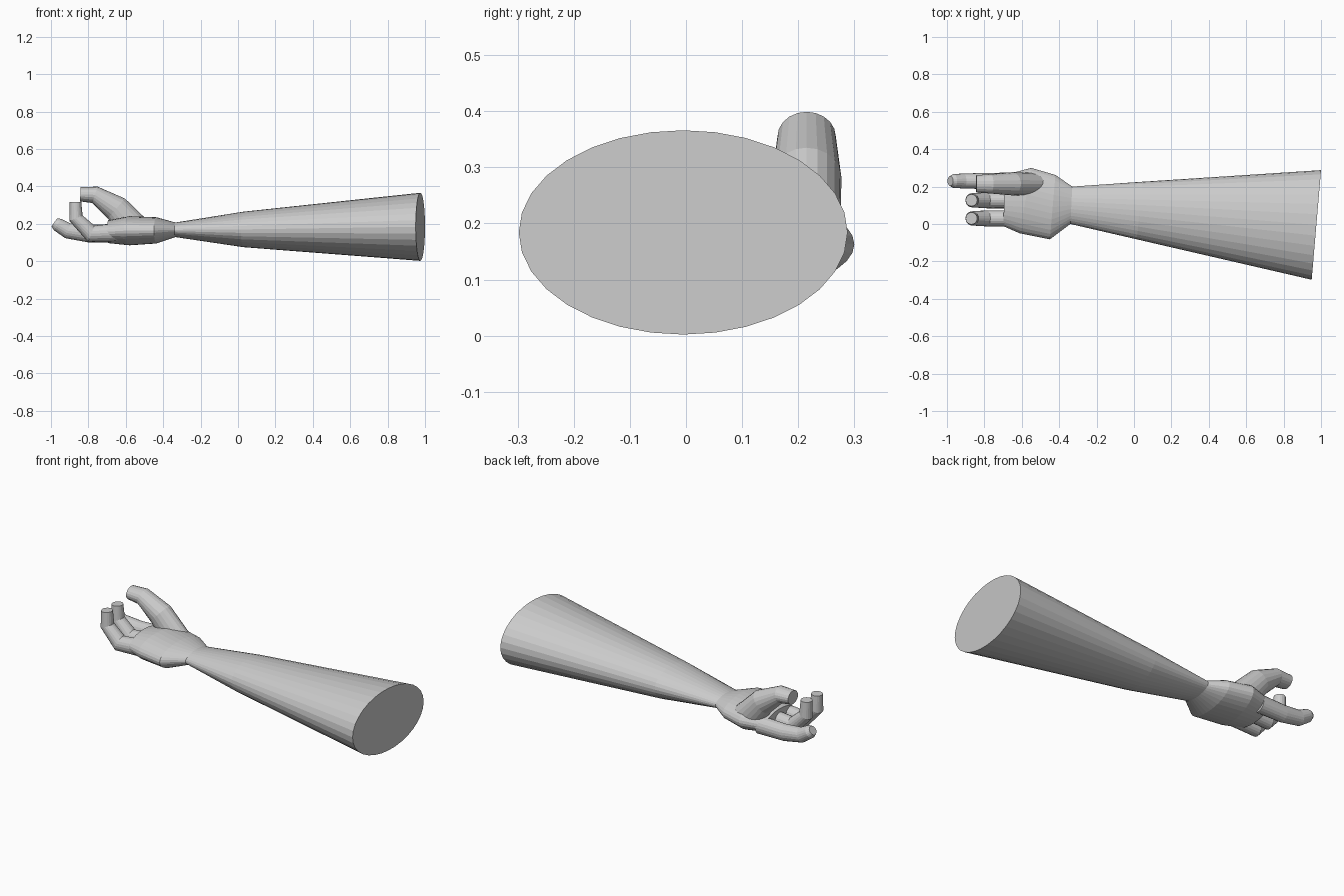
import bpy, bmesh, math
from mathutils import Vector

if "Cube" in bpy.data.objects:
    bpy.data.objects.remove(bpy.data.objects["Cube"])


def loft(name, rings, sides):
    """Skin elliptical rings (centre, side half-axis, up half-axis) into a capped tube."""
    bm = bmesh.new()
    loops = []
    for c, u, w in rings:
        c, u, w = Vector(c), Vector(u), Vector(w)
        loops.append([bm.verts.new(c + u * math.cos(2 * math.pi * i / sides)
                                   + w * math.sin(2 * math.pi * i / sides))
                      for i in range(sides)])
    for a, b in zip(loops, loops[1:]):
        for i in range(sides):
            j = (i + 1) % sides
            bm.faces.new((a[i], a[j], b[j], b[i]))
    bm.faces.new(loops[0])
    bm.faces.new(loops[-1])
    bmesh.ops.recalc_face_normals(bm, faces=bm.faces)
    me = bpy.data.meshes.new(name)
    bm.to_mesh(me)
    bm.free()
    ob = bpy.data.objects.new(name, me)
    bpy.context.collection.objects.link(ob)
    return ob


def digit(name, y, joints, sides=20):
    """Bent finger; joints are (x, z, radius across, radius up), rings mitred at bends."""
    pts = [Vector((j[0], 0, j[1])) for j in joints]
    rings = []
    for i, (x, z, rs, ru) in enumerate(joints):
        d = Vector()
        if i > 0:
            d += (pts[i] - pts[i - 1]).normalized()
        if i < len(pts) - 1:
            d += (pts[i + 1] - pts[i]).normalized()
        d.normalize()
        rings.append(((x, y, z), (0, rs, 0), Vector((d.z, 0, -d.x)) * ru))
    return loft(name, rings, sides)


# forearm, widening to the slanted cut end
wrist = ((-0.335, 0.10, 0.168), (0.005, 0.10, 0), (0, 0, 0.039))
loft("forearm", [
    wrist,
    ((0.03, 0.072, 0.170), (0.015, 0.154, 0), (0, 0, 0.095)),
    ((0.975, -0.005, 0.184), (0.025, 0.293, 0), (0, 0, 0.182)),
], 32)

# palm
loft("palm", [
    wrist,
    ((-0.435, 0.09, 0.165), (0.015, 0.172, 0), (0, 0, 0.07)),
    ((-0.58, 0.125, 0.163), (0.03, 0.175, 0), (0, 0, 0.078)),
    ((-0.695, 0.125, 0.158), (0.003, 0.137, 0), (0, 0, 0.061)),
], 32)

# two curled fingers
for n, y in (("outer_finger", 0.03), ("middle_finger", 0.127)):
    digit(n, y, [(-0.64, 0.155, 0.043, 0.048), (-0.785, 0.147, 0.043, 0.047),
                 (-0.866, 0.23, 0.038, 0.038), (-0.869, 0.317, 0.032, 0.031)])

# index finger, nearly straight with a softened tip
digit("index_finger", 0.23, [(-0.64, 0.15, 0.045, 0.05), (-0.80, 0.148, 0.043, 0.047),
                             (-0.91, 0.163, 0.04, 0.042), (-0.965, 0.196, 0.037, 0.036),
                             (-0.982, 0.208, 0.026, 0.026)])

# thumb arching over the palm
digit("thumb", 0.215, [(-0.545, 0.16, 0.06, 0.085), (-0.65, 0.282, 0.062, 0.07),
                       (-0.765, 0.355, 0.052, 0.046), (-0.843, 0.358, 0.046, 0.038)])
